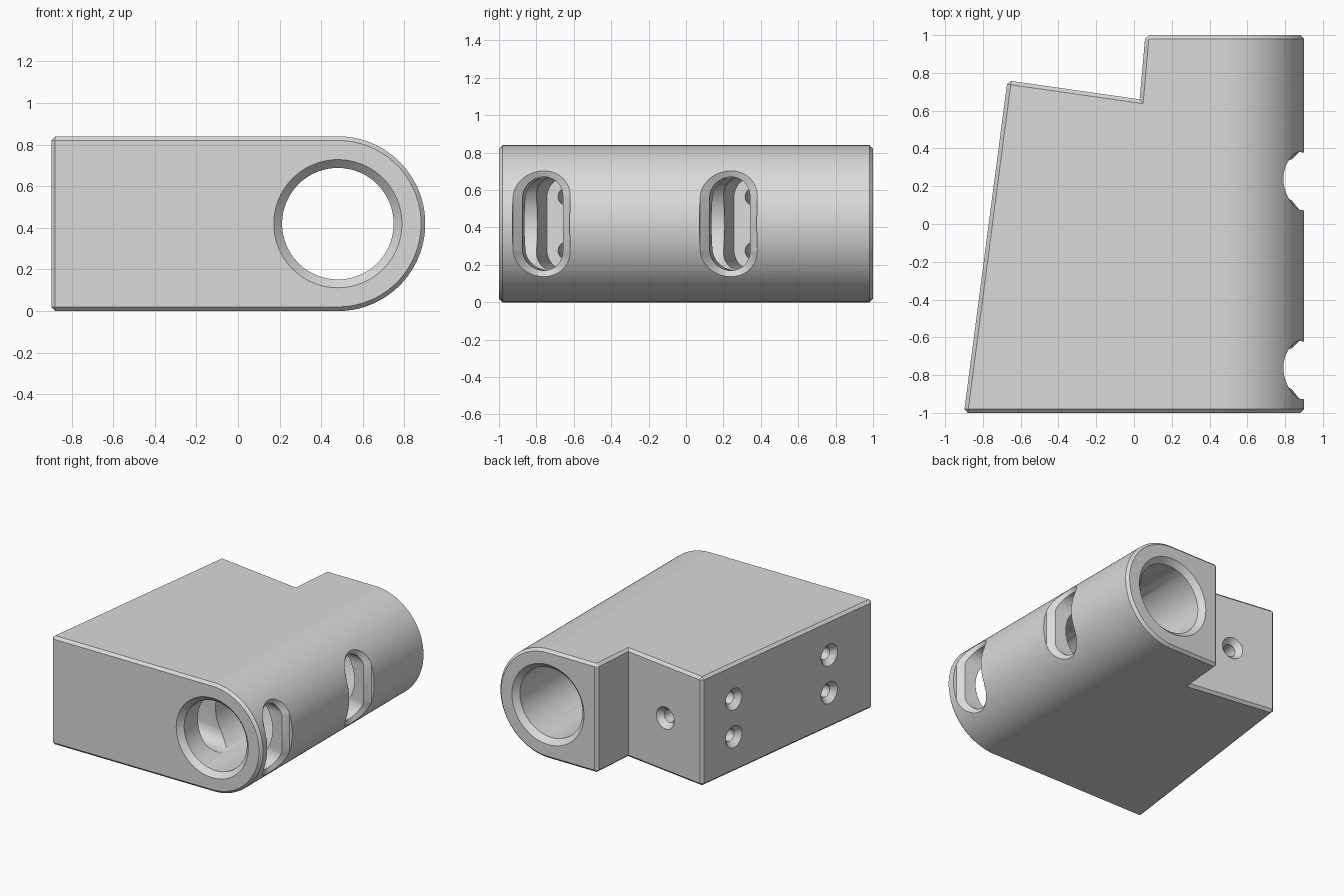
import bpy
import bmesh
from math import sin, cos, pi, sqrt
from mathutils import Vector

cube = bpy.data.objects.get("Cube")
if cube:
    bpy.data.objects.remove(cube, do_unlink=True)

AXIS_X, AXIS_Z, OUTER_R = 0.48, 0.42, 0.42   # barrel centre line and radius
BORE_R, CHAMFER = 0.268, 0.04
SLOPE = 0.13                                 # lean of the tapered side
INWARD = Vector((1, -SLOPE, 0)).normalized()


def loft(name, rings):
    """Closed solid through rings of equal point count."""
    bm = bmesh.new()
    loops = [[bm.verts.new(p) for p in ring] for ring in rings]
    n = len(loops[0])
    for a, b in zip(loops, loops[1:]):
        for i in range(n):
            j = (i + 1) % n
            bm.faces.new((a[i], a[j], b[j], b[i]))
    bm.faces.new(loops[0])
    bm.faces.new(loops[-1])
    bmesh.ops.recalc_face_normals(bm, faces=bm.faces)
    mesh = bpy.data.meshes.new(name)
    bm.to_mesh(mesh)
    bm.free()
    ob = bpy.data.objects.new(name, mesh)
    bpy.context.collection.objects.link(ob)
    return ob


def boolean(target, tool, operation):
    tool.hide_render = True
    mod = target.modifiers.new(tool.name, 'BOOLEAN')
    mod.object, mod.operation, mod.solver = tool, operation, 'EXACT'
    bpy.context.view_layer.objects.active = target
    bpy.ops.object.modifier_apply(modifier=mod.name)
    bpy.data.objects.remove(tool, do_unlink=True)


def round_hole(name, origin, direction, profile, sides):
    """Turned cutter; profile is (depth, radius) pairs along direction."""
    side = direction.cross(Vector((0, 0, 1)))
    up = Vector((0, 0, 1))
    return loft(name, [[origin + direction * d
                        + (side * cos(2 * pi * i / sides) + up * sin(2 * pi * i / sides)) * r
                        for i in range(sides)] for d, r in profile])


def slot_cutter(name, y_axis):
    """Leaning access slot whose chamfer follows the barrel surface."""
    half_w, half_h, arc = 0.108, 0.25, 20

    def ring(grow_y, grow_z, x_at):
        points = []
        for end in (1, -1):
            for i in range(arc + 1):
                t = pi * i / arc
                dy = end * cos(t) * (half_w + grow_y)
                dz = end * (half_h - half_w + sin(t) * (half_w + grow_z))
                x = x_at(dy, dz)
                points.append((x, y_axis + dy + SLOPE * (0.9 - x), AXIS_Z + dz))
        return points

    def surface(dz):
        return AXIS_X + sqrt(OUTER_R ** 2 - dz ** 2)

    return loft(name, [
        ring(0, 0, lambda dy, dz: -0.16 + SLOPE * dy),
        ring(0, 0, lambda dy, dz: surface(dz) - CHAMFER),
        ring(0.045, 0.033, lambda dy, dz: surface(dz)),
        ring(0.045, 0.033, lambda dy, dz: 1.1),
    ])


# Main block: rounded front section trimmed to the stepped plan
arc = [(AXIS_X + OUTER_R * sin(pi * i / 64), AXIS_Z - OUTER_R * cos(pi * i / 64))
       for i in range(65)]
section = [(-1.2, 0)] + arc + [(-1.2, 2 * OUTER_R)]
body = loft("clamp_body", [[(x, y, z) for x, z in section] for y in (-1.2, 1.2)])
plan = [(-0.9, -1), (1.1, -1), (1.1, 1), (0.06, 1), (0.03, 0.66), (-0.67, 0.76)]
boolean(body, loft("plan_trim", [[(x, y, z) for x, y in plan] for z in (-0.2, 1.1)]),
        'INTERSECT')

# Chamfer all outer edges
bm = bmesh.new()
bm.from_mesh(body.data)
bmesh.ops.remove_doubles(bm, verts=bm.verts, dist=0.0001)
bmesh.ops.recalc_face_normals(bm, faces=bm.faces)
edges = [e for e in bm.edges if e.is_manifold and e.is_convex and e.calc_face_angle() > 0.5]
bmesh.ops.bevel(bm, geom=edges, offset=0.02, offset_type='OFFSET', segments=1,
                profile=0.5, affect='EDGES', clamp_overlap=False)
bm.to_mesh(body.data)
bm.free()

# Through bore, chamfered at both ends
wide = BORE_R + CHAMFER
boolean(body, round_hole("bore", Vector((AXIS_X, -1, AXIS_Z)), Vector((0, 1, 0)),
                         [(-0.1, wide), (0, wide), (CHAMFER, BORE_R),
                          (2 - CHAMFER, BORE_R), (2, wide), (2.1, wide)], 96), 'DIFFERENCE')

# Access slots, each in line with a pair of countersunk screw holes
screw = [(-0.05, 0.085), (0, 0.085), (0.04, 0.047), (0.75, 0.047)]
for y_axis in (-0.775, 0.225):
    boolean(body, slot_cutter("access_slot", y_axis), 'DIFFERENCE')
    y = (y_axis + SLOPE * (1.8 - SLOPE)) / (1 + SLOPE ** 2)
    x = -0.9 + SLOPE * (y + 1)
    for dz in (-0.145, 0.145):
        boolean(body, round_hole("screw_hole", Vector((x, y, AXIS_Z + dz)), INWARD,
                                 screw, 32), 'DIFFERENCE')

# Blind screw hole in the stepped back face
blind = screw[:3] + [(0.5, 0.047)]
boolean(body, round_hole("back_hole", Vector((-0.32, 0.71, AXIS_Z)),
                         Vector((-0.14, -0.99, 0)).normalized(), blind, 32), 'DIFFERENCE')

# Single grey finish with smooth curves and crisp edges
grey = bpy.data.materials.new("light_grey")
grey.use_nodes = True
colour = (0.7, 0.7, 0.7, 1)
grey.diffuse_color = colour
grey.node_tree.nodes["Principled BSDF"].inputs["Base Color"].default_value = colour
body.data.materials.clear()
body.data.materials.append(grey)
for face in body.data.polygons:
    face.material_index = 0
bpy.ops.object.select_all(action='DESELECT')
body.select_set(True)
bpy.context.view_layer.objects.active = body
bpy.ops.object.shade_smooth_by_angle()
